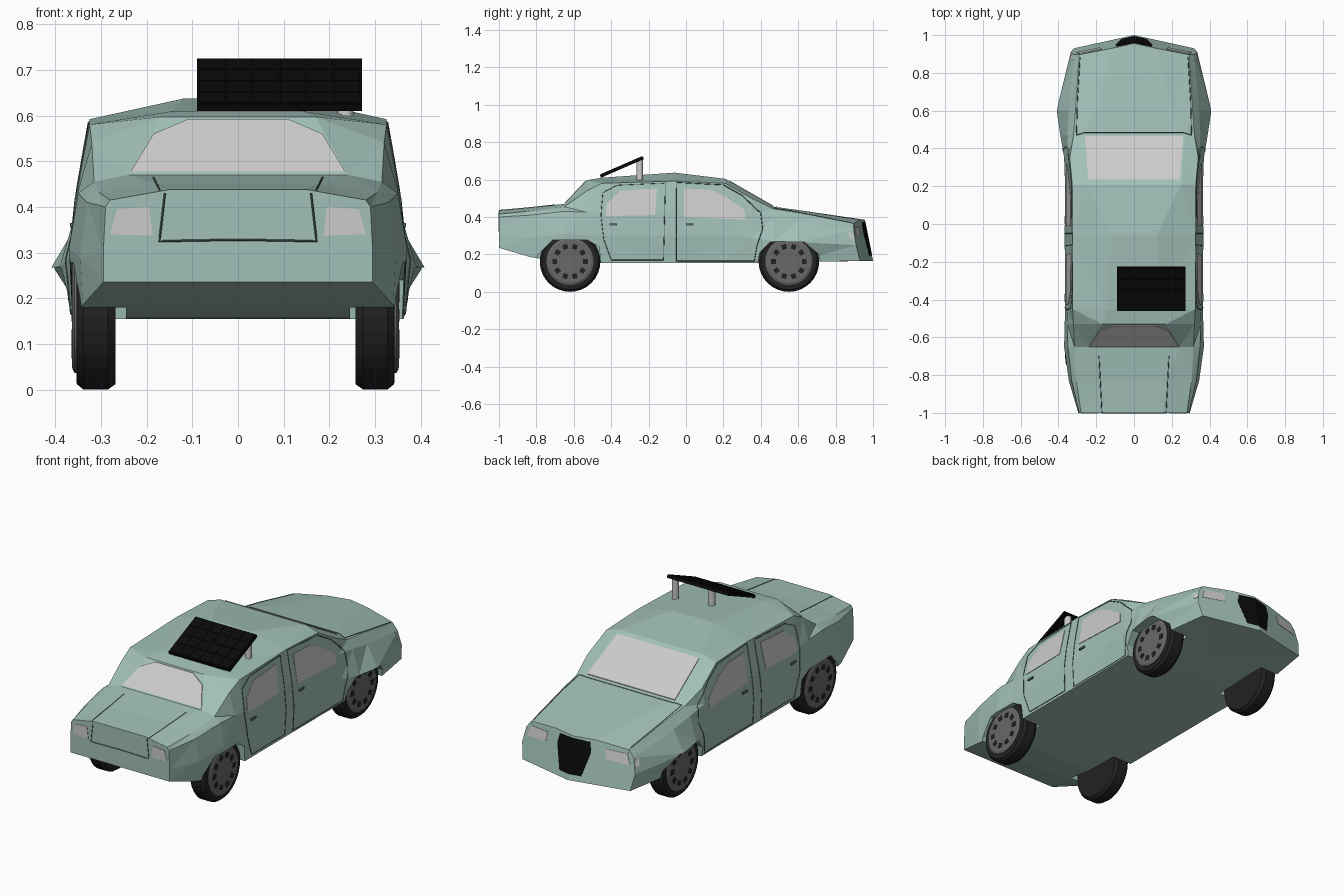
import bpy, bmesh
from math import sin, cos, pi, atan2, hypot
from mathutils import Vector
from mathutils.bvhtree import BVHTree

if "Cube" in bpy.data.objects:
    bpy.data.objects.remove(bpy.data.objects["Cube"])


def material(name, rgb):
    m = bpy.data.materials.new(name)
    m.diffuse_color = (*rgb, 1)
    m.use_nodes = True
    m.node_tree.nodes["Principled BSDF"].inputs["Base Color"].default_value = m.diffuse_color
    return m


PAINT = material("green_paint", (0.36, 0.53, 0.48))
SEAM = material("seam_dark", (0.08, 0.13, 0.12))
BLACK = material("black", (0.003, 0.003, 0.003))
TYRE = material("rubber", (0.016, 0.016, 0.016))
GLASS = material("glass", (0.58, 0.58, 0.58))
METAL = material("rim_metal", (0.14, 0.14, 0.14))


def obj_from_bm(name, bm, mat):
    me = bpy.data.meshes.new(name)
    bmesh.ops.recalc_face_normals(bm, faces=bm.faces)
    bm.to_mesh(me)
    bm.free()
    ob = bpy.data.objects.new(name, me)
    bpy.context.collection.objects.link(ob)
    if mat:
        me.materials.append(mat)
    return ob


def box(name, loc, size, mat, rot=(0, 0, 0)):
    bm = bmesh.new()
    bmesh.ops.create_cube(bm, size=1)
    bmesh.ops.scale(bm, vec=size, verts=bm.verts)
    ob = obj_from_bm(name, bm, mat)
    ob.location, ob.rotation_euler = loc, rot
    return ob


def lathe_x(name, profile, n, y, z, mat):
    """Closed solid turned about the x axis from (x, radius) points."""
    bm = bmesh.new()
    rings = [[bm.verts.new((x, y + r * cos(2 * pi * i / n), z + r * sin(2 * pi * i / n)))
              for i in range(n)] for x, r in profile]
    for a, b in zip(rings, rings[1:]):
        for i in range(n):
            bm.faces.new((a[i], a[(i + 1) % n], b[(i + 1) % n], b[i]))
    bm.faces.new(rings[0])
    bm.faces.new(rings[-1])
    return obj_from_bm(name, bm, mat)


# Body: cross-sections along y, each (x, z) for sill, bulge, belt, roof edge, roof inner
sections = [
    (-1.00, (.295, .235), (.295, .30), (.29, .40), (.280, .415), (.15, .438)),
    (-0.83, (.340, .185), (.345, .29), (.33, .41), (.305, .432), (.18, .450)),
    (-0.65, (.360, .157), (.370, .31), (.350, .43), (.315, .455), (.24, .470)),
    (-0.53, (.360, .155), (.367, .30), (.353, .425), (.320, .54), (.17, .597)),
    (-0.45, (.360, .155), (.365, .30), (.355, .42), (.325, .580), (.14, .610)),
    (-0.06, (.360, .155), (.367, .30), (.355, .42), (.325, .592), (.12, .637)),
    (0.21, (.360, .155), (.365, .30), (.355, .42), (.327, .58), (.25, .604)),
    (0.35, (.362, .155), (.370, .29), (.355, .42), (.340, .50), (.26, .523)),
    (0.47, (.365, .155), (.390, .27), (.352, .40), (.320, .443), (.27, .455)),
    (0.60, (.370, .160), (.410, .265), (.345, .375), (.310, .423), (.20, .437)),
    (None, (.320, .165), (.335, .25), (.318, .33), (.290, .365), (.12, .385)),
]
bm = bmesh.new()
rings = []
for y, *p in sections:
    right = [(0, p[0][1])] + p + [(0, p[-1][1])]
    ring = right + [(-x, z) for x, z in right[-2:0:-1]]
    rings.append([bm.verts.new((x, 1 - .22 * abs(x) - .2 * (z - .165) if y is None else y, z))
                  for x, z in ring])
for a, b in zip(rings, rings[1:]):
    for i in range(12):
        j = (i + 1) % 12
        bm.faces.new((a[i], a[j], b[j], b[i]))
for r in (rings[0], rings[-1]):
    bm.faces.new(r[:7])
    bm.faces.new(r[6:] + r[:1])
bmesh.ops.triangulate(bm, faces=[f for f in bm.faces if len(f.verts) == 4])
bmesh.ops.recalc_face_normals(bm, faces=bm.faces)
surface = BVHTree.FromBMesh(bm)
body = obj_from_bm("body", bm, PAINT)


def project(pt, d, offset):
    """Drop a 2D point onto the body along view direction d (points outward)."""
    d = Vector(d)
    if d.x:
        o = Vector((0, pt[0], pt[1]))
    elif d.y:
        o = Vector((pt[0], 0, pt[1]))
    else:
        o = Vector((pt[0], pt[1], 0))
    hit = surface.ray_cast(o + d * 3, -d)[0]
    return hit + d * offset if hit else None


def panel(name, pts, d, mat, offset=.005):
    bm = bmesh.new()
    f = bm.faces.new([bm.verts.new(project(p, d, offset)) for p in pts])
    ext = bmesh.ops.extrude_face_region(bm, geom=[f])
    moved = [g for g in ext["geom"] if isinstance(g, bmesh.types.BMVert)]
    bmesh.ops.translate(bm, verts=moved, vec=Vector(d) * -.006)
    return obj_from_bm(name, bm, mat)


def seam(name, pts, d, closed=False):
    if closed:
        pts = pts + pts[:1]
    path = []
    for a, b in zip(pts, pts[1:]):
        for k in range(13):
            q = project((a[0] + (b[0] - a[0]) * k / 12, a[1] + (b[1] - a[1]) * k / 12), d, .0005)
            if q and not (path and (q - path[-1]).length < 1e-4):
                path.append(q)
    cu = bpy.data.curves.new(name, 'CURVE')
    cu.dimensions, cu.bevel_depth, cu.bevel_resolution = '3D', .0022, 0
    sp = cu.splines.new('POLY')
    sp.points.add(len(path) - 1)
    for s, q in zip(sp.points, path):
        s.co = (*q, 1)
    cu.materials.append(SEAM)
    bpy.context.collection.objects.link(bpy.data.objects.new(name, cu))


# Wheel arches cut out of the body
arches = [[(-.82, .1), (-.79, .20), (-.71, .278), (-.53, .278), (-.465, .24), (-.45, .1)],
          [(.375, .1), (.395, .21), (.45, .267), (.63, .267), (.71, .20), (.73, .1)]]
for s in (-1, 1):
    for k, poly in enumerate(arches):
        bm = bmesh.new()
        loops = [[bm.verts.new((s * x, y, z)) for y, z in poly] for x in (.245, .5)]
        for i in range(len(poly)):
            j = (i + 1) % len(poly)
            bm.faces.new((loops[0][i], loops[0][j], loops[1][j], loops[1][i]))
        bm.faces.new(loops[0])
        bm.faces.new(loops[1])
        cutter = obj_from_bm("arch_cutter", bm, None)
        cutter.hide_render = True
        cutter.hide_set(True)
        mod = body.modifiers.new("arch", 'BOOLEAN')
        mod.object, mod.operation, mod.solver = cutter, 'DIFFERENCE', 'EXACT'

# Sides: windows, door seams, handles, lamps
rear_window = [(-.43, .405), (-.425, .47), (-.35, .54), (-.155, .552), (-.165, .41)]
front_window = [(-.01, .40), (-.01, .552), (.13, .547), (.21, .51), (.31, .44), (.32, .385)]
rear_door = [(-.12, .17), (-.11, .582), (-.37, .57), (-.445, .53), (-.455, .41), (-.44, .28), (-.40, .17)]
front_door = [(-.05, .165), (-.05, .585), (.20, .572), (.30, .515), (.40, .42), (.41, .34), (.38, .25), (.365, .165)]
for s in (-1, 1):
    d = (s, 0, 0)
    panel("rear_side_window", rear_window, d, GLASS, .003)
    panel("front_side_window", front_window, d, GLASS, .003)
    seam("rear_door_seam", rear_door, d, True)
    seam("front_door_seam", front_door, d, True)
    for y in (-.39, .02):
        box("door_handle", (s * .362, y, .36), (.012, .04, .01), SEAM)
    panel("tail_lamp", [(s * .28, .34), (s * .265, .395), (s * .195, .40), (s * .187, .337)], (0, -1, 0), GLASS, .002)
    panel("headlamp", [(s * .18, .30), (s * .17, .35), (s * .285, .345), (s * .305, .29)], (0, 1, 0), GLASS, .002)
    panel("side_lamp", [(.865, .335), (.90, .325), (.90, .28), (.875, .285)], d, GLASS, .003)
    panel("grille", [(0, .195), (s * .065, .195), (s * .10, .32), (s * .09, .37), (0, .375)], (0, 1, 0), BLACK, .001)
    seam("bonnet_side_seam", [(s * .305, .47), (s * .30, .65), (s * .285, .90)], (0, 0, 1))
    seam("boot_side_seam", [(s * .185, -.70), (s * .17, -.998)], (0, 0, 1))
    seam("boot_back_seam", [(s * .16, .43), (s * .172, .325), (0, .328)], (0, -1, 0))

# Windscreen, rear glass and bonnet rear seam
panel("windscreen", [(-.26, .465), (.26, .465), (.243, .235), (-.243, .235)], (0, 0, 1), GLASS, .004)
panel("rear_glass", [(-.235, .477), (-.185, .56), (-.11, .592), (.11, .592), (.185, .56), (.235, .477)],
      (0, -1, 0), GLASS, .004)
seam("bonnet_rear_seam", [(-.305, .47), (-.26, .485), (.26, .485), (.305, .47)], (0, 0, 1))

# Wheels with ringed dark vents (the right pair sits slightly further in)
for s, o in ((-1, 0), (1, -.011)):
    for y in (-.62, .55):
        lathe_x("tyre", [(s * x + o, r) for x, r in ((.268, .12), (.268, .150), (.285, .162), (.338, .162),
                                                     (.353, .150), (.354, .12))], 32, y, .162, TYRE)
        lathe_x("rim", [(s * x + o, r) for x, r in ((.33, .126), (.358, .126), (.363, .115), (.363, .03))],
                32, y, .162, METAL)
        for i in range(10):
            a = 2 * pi * i / 10
            box("rim_vent", (s * .362 + o, y + .082 * cos(a), .162 + .082 * sin(a)),
                (.006, .026, .026), TYRE, (a, 0, 0))

# Tilted solar panel on two posts
tilt = atan2(.10, .23)
box("solar_panel", (.091, -.343, .667), (.362, hypot(.10, .23), .016), BLACK, (tilt, 0, 0))
for i in range(6):
    for j in range(4):
        v = (j - 1.5) * .061
        box("solar_cell", (.091 + (i - 2.5) * .059, -.343 + v * cos(tilt) - .009 * sin(tilt),
                           .667 + v * sin(tilt) + .009 * cos(tilt)), (.055, .057, .003), BLACK, (tilt, 0, 0))
for x in (.02, .235):
    bm = bmesh.new()
    bmesh.ops.create_cone(bm, cap_ends=True, segments=16, radius1=.018, radius2=.018, depth=.13)
    obj_from_bm("panel_post", bm, GLASS).location = (x, -.247, .643)
